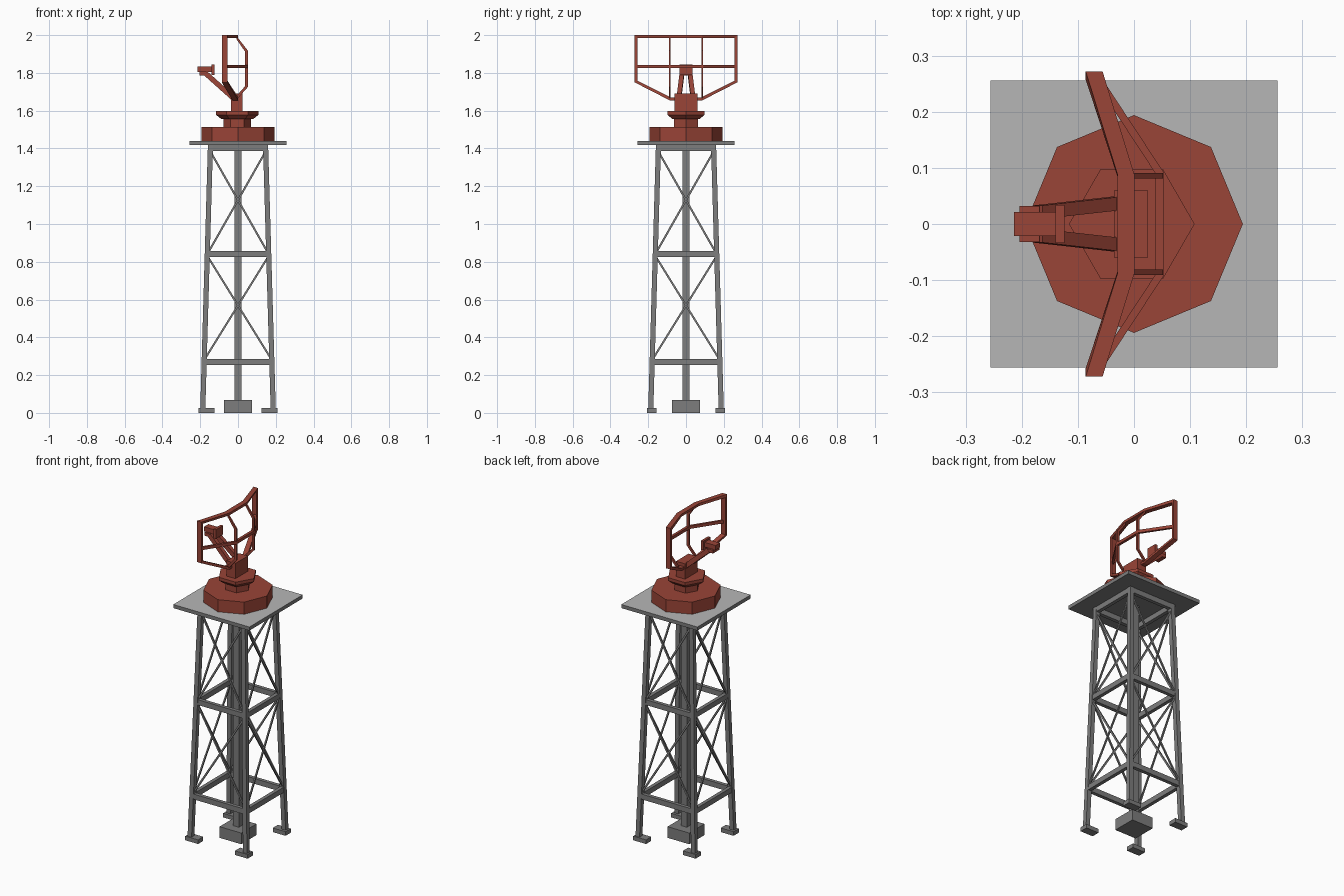
import bpy, bmesh, math
from mathutils import Vector as V

if "Cube" in bpy.data.objects:
    bpy.data.objects.remove(bpy.data.objects["Cube"])


def material(name, rgb):
    m = bpy.data.materials.new(name)
    m.diffuse_color = (*rgb, 1)
    m.use_nodes = True
    m.node_tree.nodes["Principled BSDF"].inputs["Base Color"].default_value = m.diffuse_color
    return m


STEEL = material("tower grey", (0.205, 0.205, 0.205))
DECK = material("deck light grey", (0.47, 0.47, 0.47))
RED = material("rust red", (0.32, 0.058, 0.038))


def loft(name, rings, mat, closed=False):
    """Skin a list of equal-sized vertex rings; cap the ends unless closed."""
    bm = bmesh.new()
    vs = [[bm.verts.new(p) for p in r] for r in rings]
    n = len(vs[0])
    for i in range(len(vs) - (0 if closed else 1)):
        a, b = vs[i], vs[(i + 1) % len(vs)]
        for k in range(n):
            bm.faces.new((a[k], a[(k + 1) % n], b[(k + 1) % n], b[k]))
    if not closed:
        bm.faces.new(vs[0])
        bm.faces.new(vs[-1])
    bmesh.ops.recalc_face_normals(bm, faces=bm.faces)
    me = bpy.data.meshes.new(name)
    bm.to_mesh(me)
    bm.free()
    me.materials.append(mat)
    ob = bpy.data.objects.new(name, me)
    bpy.context.collection.objects.link(ob)
    return ob


def sweep(name, pts, a, b, mat):
    """Bar along points with fixed half-size vectors a and b."""
    a, b = V(a), V(b)
    return loft(name, [[V(p) - a - b, V(p) + a - b, V(p) + a + b, V(p) - a + b] for p in pts], mat)


def box(name, x0, x1, y0, y1, z0, z1, mat):
    return loft(name, [[(x0, y0, z), (x1, y0, z), (x1, y1, z), (x0, y1, z)] for z in (z0, z1)], mat)


def prism(name, profile, sides, cx, mat):
    """Stacked polygon from (radius, height) pairs, one corner facing +x."""
    t = [2 * math.pi * k / sides for k in range(sides)]
    return loft(name, [[(cx + r * math.cos(q), r * math.sin(q), z) for q in t] for r, z in profile], mat)


# Tower legs and feet
def leg_at(z):
    return 0.187 - 0.041 * z / 1.415


for sx in (-1, 1):
    for sy in (-1, 1):
        sweep("tower_leg", [(sx * leg_at(z), sy * leg_at(z), z) for z in (0.01, 1.418)],
              (0.0135, 0, 0), (0, 0.0135, 0), STEEL)
        box("foot_plate", sx * 0.167 - 0.043, sx * 0.167 + 0.043,
            sy * 0.182 - 0.025, sy * 0.182 + 0.025, 0, 0.025, STEEL)

# Horizontal beams and cross braces on each of the four tower faces
for k in range(4):
    n = V((round(math.cos(k * math.pi / 2)), round(math.sin(k * math.pi / 2)), 0))
    t = V((-n.y, n.x, 0))

    def on_face(side, z):
        return n * leg_at(z) + t * side * leg_at(z) + V((0, 0, z))

    for z in (0.27, 0.842, 1.402):
        sweep("tower_beam", [on_face(-1, z), on_face(1, z)], n * 0.011, (0, 0, 0.016), STEEL)
    for z0, z1 in ((0.28, 0.832), (0.84, 1.385)):
        for s in (-1, 1):
            sweep("cross_brace", [on_face(-s, z0), on_face(s, z1)], n * 0.004, t * 0.006, STEEL)

# Central column, its footing and the deck (only the top of the deck is light)
box("column_footing", -0.073, 0.073, -0.073, 0.073, 0, 0.068, STEEL)
box("central_column", -0.019, 0.019, -0.019, 0.019, 0.06, 1.418, STEEL)
deck = box("deck", -0.256, 0.256, -0.256, 0.256, 1.418, 1.44, STEEL)
deck.data.materials.append(DECK)
for f in deck.data.polygons:
    f.material_index = 1 if f.normal.z > 0.5 else 0

# Turntable and pedestal
prism("turntable_base", [(0.194, 1.44), (0.194, 1.514)], 8, 0, RED)
prism("turntable_neck", [(0.073, 1.51), (0.073, 1.56)], 6, -0.004, RED)
prism("turntable_disc", [(0.085, 1.556), (0.112, 1.578), (0.112, 1.597)], 6, -0.004, RED)
box("pedestal", -0.036, 0.025, -0.06, 0.06, 1.59, 1.69, RED)

# Reflector outline: closed, bent frame (x, outer y, outer z, inner y, inner z)
half = [(-0.014, 0.087, 2.0, 0.084, 1.985), (-0.071, 0.272, 2.0, 0.257, 1.985),
        (-0.071, 0.272, 1.75, 0.257, 1.759), (-0.014, 0.087, 1.655, 0.083, 1.671)]
loop = half + [(x, -y, z, -iy, iz) for x, y, z, iy, iz in reversed(half)]
loft("reflector_frame", [[(x - 0.015, y, z), (x + 0.015, y, z), (x + 0.015, iy, iz), (x - 0.015, iy, iz)]
                         for x, y, z, iy, iz in loop], RED, closed=True)

# Reflector ribs and middle rail
for s in (-1, 1):
    rib = [(-0.008, 1.995, -0.008, 1.978), (0.052, 1.918, 0.038, 1.912),
           (0.052, 1.725, 0.038, 1.73), (-0.008, 1.657, -0.008, 1.678)]
    y0, y1 = s * 0.086 - 0.005, s * 0.086 + 0.005
    loft("reflector_rib", [[(x, y0, z), (x, y1, z), (ix, y1, iz), (ix, y0, iz)]
                           for x, z, ix, iz in rib], RED)
sweep("middle_rail", [(-0.068, -0.264, 1.834), (0.045, -0.092, 1.834),
                      (0.045, 0.092, 1.834), (-0.068, 0.264, 1.834)],
      (0.008, 0, 0), (0, 0, 0.009), RED)

# Feed arms and feed horn
for s in (-1, 1):
    sweep("feed_arm", [(-0.02, s * 0.038, 1.662), (-0.172, s * 0.021, 1.798)],
          (0.009, 0, 0.01), (0, 0.012, 0), RED)
box("feed_bracket", -0.204, -0.168, -0.032, 0.032, 1.787, 1.807, RED)
box("feed_horn", -0.214, -0.139, -0.021, 0.021, 1.806, 1.834, RED)
box("feed_plate", -0.14, -0.124, -0.034, 0.034, 1.79, 1.845, RED)
